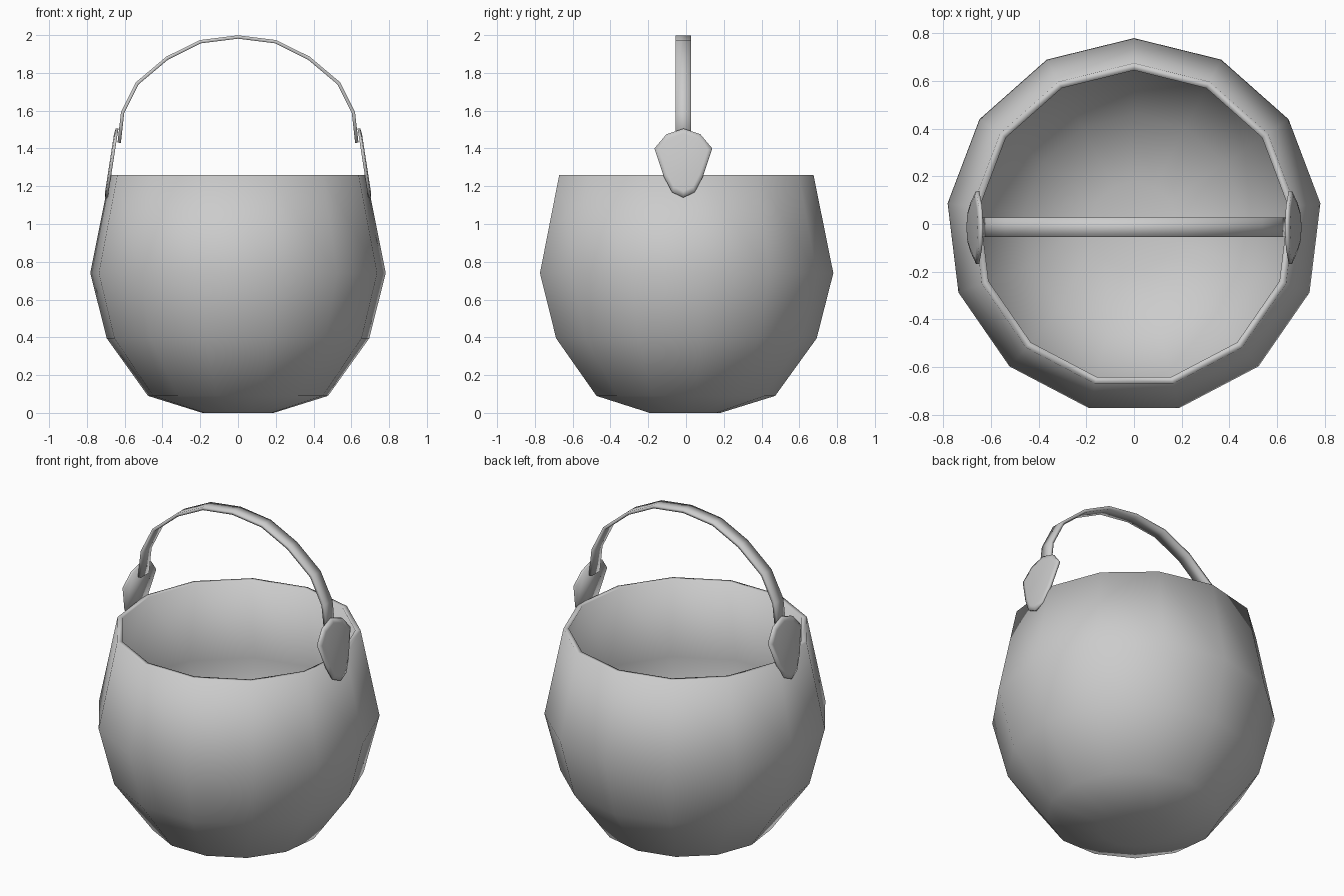
import bpy, bmesh, math

if "Cube" in bpy.data.objects:
    bpy.data.objects.remove(bpy.data.objects["Cube"])

CY = -0.008  # pot axis offset (odd number of sides)
HY = -0.014  # handle centre line


def finish(name, bm):
    bmesh.ops.recalc_face_normals(bm, faces=bm.faces[:])
    for f in bm.faces:
        f.smooth = True
    me = bpy.data.meshes.new(name)
    bm.to_mesh(me)
    bm.free()
    ob = bpy.data.objects.new(name, me)
    bpy.context.collection.objects.link(ob)
    return ob


def loft(bm, rings):
    """Bridge closed rings of points and cap both ends."""
    vs = [[bm.verts.new(p) for p in r] for r in rings]
    n = len(vs[0])
    for a, b in zip(vs, vs[1:]):
        for i in range(n):
            j = (i + 1) % n
            bm.faces.new((a[i], a[j], b[j], b[i]))
    bm.faces.new(vs[0])
    bm.faces.new(vs[-1])


# Pot: 13-sided bowl with an inner wall
SIDES = 13
profile = [(0.19, 0.0), (0.48, 0.09), (0.70, 0.395), (0.788, 0.74),
           (0.683, 1.26), (0.653, 1.26),
           (0.757, 0.74), (0.673, 0.408), (0.465, 0.115), (0.185, 0.03)]
bm = bmesh.new()
loft(bm, [[(r * math.sin(k * math.tau / SIDES),
            CY + r * math.cos(k * math.tau / SIDES), z)
           for k in range(SIDES)] for r, z in profile])
finish("pot", bm)

# Handle: flat strip bent into an arch
half = [(0.0, 1.99), (0.2, 1.965), (0.375, 1.878), (0.533, 1.745),
        (0.611, 1.59), (0.629, 1.43)]
path = [(-x, z) for x, z in half[:0:-1]] + half
bm = bmesh.new()
rings = []
for i, (x, z) in enumerate(path):
    a, b = path[max(i - 1, 0)], path[min(i + 1, len(path) - 1)]
    dx, dz = b[0] - a[0], b[1] - a[1]
    l = math.hypot(dx, dz)
    nx, nz = -dz / l, dx / l
    rings.append([(x + nx * t, HY + w, z + nz * t) for t, w in
                  ((0.009, -0.041), (0.009, 0.041), (-0.009, 0.041), (-0.009, -0.041))])
loft(bm, rings)
finish("handle", bm)

# Handle mounts: leaf-shaped plates leaning along the pot wall
right = [(0.0, 1.505), (0.09, 1.475), (0.153, 1.40), (0.103, 1.25), (0.06, 1.168), (0.0, 1.14)]
leaf = right + [(-y, z) for y, z in right[-2:0:-1]]
for side, label in ((1, "right"), (-1, "left")):
    bm = bmesh.new()
    rings = []
    for scale, out in ((1.0, -0.009), (1.0, 0.005), (0.84, 0.010)):
        ring = []
        for y, z in leaf:
            zz = 1.35 + (z - 1.35) * scale
            x = 0.642 + (1.505 - zz) * 0.155 + out
            ring.append((side * x, HY + y * scale, zz))
        rings.append(ring)
    loft(bm, rings)
    finish("handle_mount_" + label, bm)
